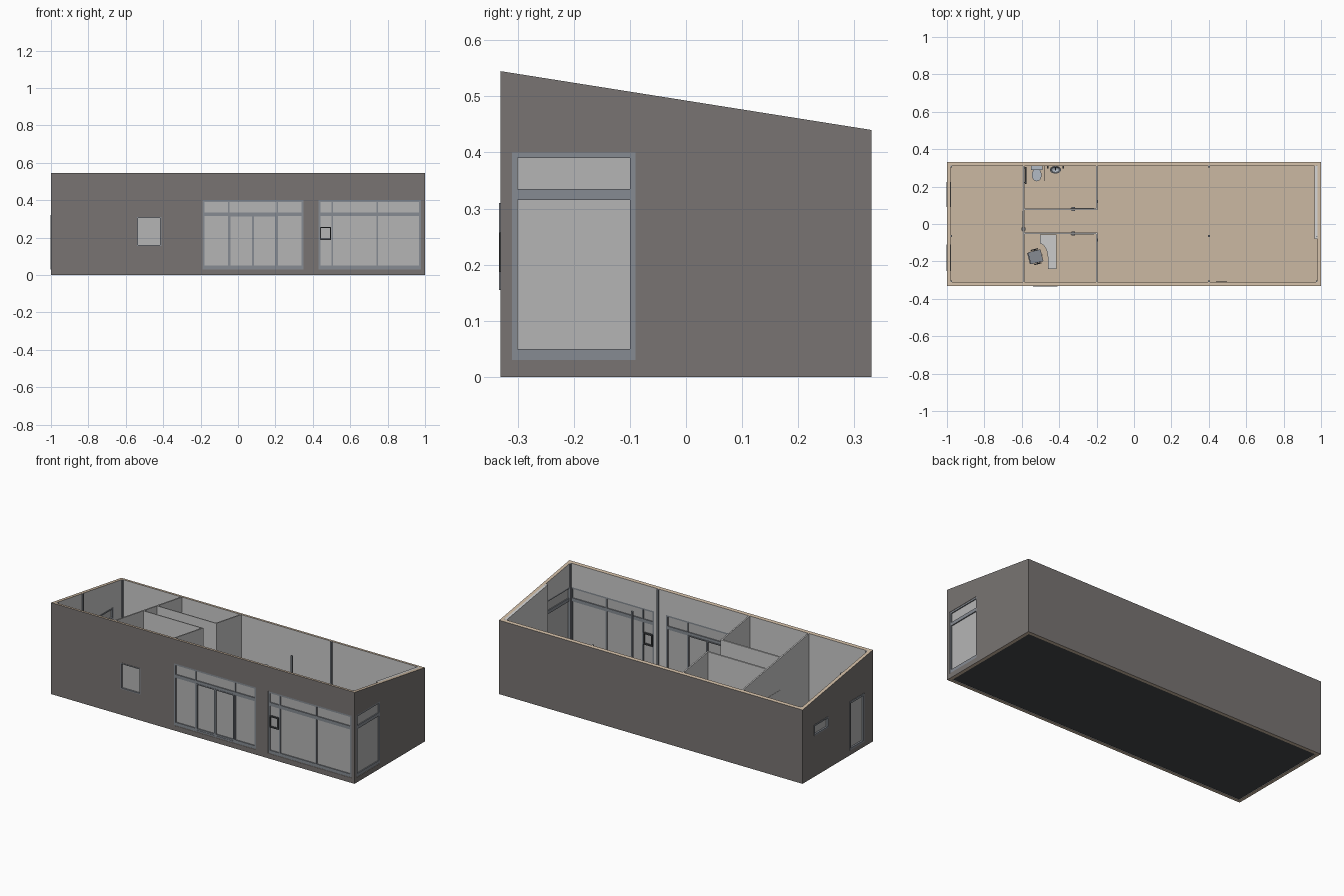
import bpy, bmesh, math
from mathutils import Matrix, Vector

if "Cube" in bpy.data.objects:
    bpy.data.objects.remove(bpy.data.objects["Cube"])

Y, T = 0.331, 0.02            # half depth, outer wall thickness
def top(y):                   # height of the sloping wall head
    return 0.545 - (y + Y) * 0.105 / (2 * Y)

def mat(name, r, g, b):
    m = bpy.data.materials.new(name)
    m.diffuse_color = (r, g, b, 1)
    m.use_nodes = True
    m.node_tree.nodes["Principled BSDF"].inputs["Base Color"].default_value = m.diffuse_color
    return m
CLAD = mat("cladding", .19, .175, .17)
WOOD = mat("timber", .60, .48, .36)
WHITE = mat("lining", .62, .63, .64)
FRAME = mat("frame_grey", .24, .26, .29)
GLASS = mat("pane", .46, .46, .46)
DARK = mat("dark_grey", .06, .065, .07)
CERAMIC = mat("ceramic", .45, .5, .56)
DESK = mat("desk_top", .62, .6, .6)

def finish(name, bm, m=None, smooth=False):
    bmesh.ops.recalc_face_normals(bm, faces=bm.faces)
    me = bpy.data.meshes.new(name)
    bm.to_mesh(me)
    bm.free()
    ob = bpy.data.objects.new(name, me)
    bpy.context.collection.objects.link(ob)
    if m:
        me.materials.append(m)
    if smooth:
        for o in bpy.context.selected_objects:
            o.select_set(False)
        bpy.context.view_layer.objects.active = ob
        ob.select_set(True)
        bpy.ops.object.shade_smooth_by_angle(angle=math.radians(35))
    return ob

def add_box(bm, a, b, sloped=False):
    lo = [min(p, q) for p, q in zip(a, b)]
    hi = [max(p, q) for p, q in zip(a, b)]
    vs = bmesh.ops.create_cube(bm, size=1)["verts"]
    for v in vs:
        v.co = Vector([hi[i] if v.co[i] > 0 else lo[i] for i in range(3)])
        if sloped and v.co.z == hi[2]:
            v.co.z = top(v.co.y)
    return vs

def box(name, a, b, m=None, sloped=False):
    bm = bmesh.new()
    add_box(bm, a, b, sloped)
    return finish(name, bm, m)

def add_cyl(bm, c, r, h, n=24, r2=None, sx=1, sy=1):
    M = Matrix.Translation(c) @ Matrix.Diagonal((sx, sy, 1, 1))
    bmesh.ops.create_cone(bm, cap_ends=True, segments=n, radius1=r,
                          radius2=r if r2 is None else r2, depth=h, matrix=M)

def on_wall(side, u, d, z):   # u along the wall, d depth inward from outer face
    return {"front": (u, -Y + d, z), "right": (1 - d, u, z), "left": (-1 + d, u, z)}[side]

# Outer wall ring with sloping head
bm = bmesh.new()
rings = []
for x, y in ((1, Y), (1 - T, Y - T)):
    pts = [(-x, -y), (x, -y), (x, y), (-x, y)]
    rings.append([[bm.verts.new((px, py, 0)) for px, py in pts],
                  [bm.verts.new((px, py, top(py))) for px, py in pts]])
(ob_, ot), (ib, it) = rings
for i in range(4):
    j = (i + 1) % 4
    for q in ((ob_[i], ob_[j], ot[j], ot[i]), (ib[i], ib[j], it[j], it[i]),
              (ot[i], ot[j], it[j], it[i]), (ob_[i], ob_[j], ib[j], ib[i])):
        bm.faces.new(q)
walls = finish("outer_walls", bm)

# Openings: side, u0, u1, z0, z1
openings = {
    "office_window": ("front", -.54, -.41, .155, .31),
    "sliding_unit": ("front", -.19, .35, .03, .40),
    "corner_window_front": ("front", .43, .979, .03, .40),
    "corner_window_side": ("right", -.3105, -.09, .03, .40),
    "entry_door": ("left", -.25, -.11, .03, .32),
    "rear_small_window": ("left", .09, .225, .245, .31)}
bm = bmesh.new()
for s, u0, u1, z0, z1 in openings.values():
    add_box(bm, on_wall(s, u0, -.03, z0), on_wall(s, u1, T + .004, z1))
cutter = finish("opening_cutter", bm)
cutter.hide_render = True
mod = walls.modifiers.new("openings", "BOOLEAN")
mod.object, mod.solver, mod.operation = cutter, "EXACT", "DIFFERENCE"
bpy.context.view_layer.objects.active = walls
bpy.ops.object.modifier_apply(modifier=mod.name)
bpy.data.objects.remove(cutter)
walls.data.materials.clear()
for m in (CLAD, WOOD, WHITE):
    walls.data.materials.append(m)
for p in walls.data.polygons:
    c, n = p.center, p.normal
    outside = abs(c.x) > .999 or abs(c.y) > Y - .001
    if abs(n.z) > .5:
        p.material_index = 1
    else:
        p.material_index = 0 if outside else 2

# Floor and underside
box("underside", (-.98, -Y + T, .003), (.98, Y - T, .012), DARK)
box("floor", (-.985, -Y + T - .003, .012), (.985, Y - T + .003, .03), WOOD)

# Glazing: frame bars plus one pane behind them
def glazing(name, side, u0, u1, z0, z1, w=.01, sill=.01, mull=(), transom=None,
            d0=.002, d1=.018, m=FRAME):
    bm = bmesh.new()
    bars = [(u0, u0 + w, z0, z1), (u1 - w, u1, z0, z1),
            (u0 + w, u1 - w, z0, z0 + sill), (u0 + w, u1 - w, z1 - w, z1)]
    bars += [(u - .004, u + .004, z0 + sill, z1 - w) for u in mull]
    if transom:
        bars.append((u0 + w, u1 - w, transom, transom + .02))
    for a, b, c, d in bars:
        add_box(bm, on_wall(side, a, d0, c), on_wall(side, b, d1, d))
    finish(name + "_frame", bm, m)
    mid = (d0 + d1) / 2
    box(name + "_pane", on_wall(side, u0 + w, mid - .002, z0 + sill),
        on_wall(side, u1 - w, mid + .002, z1 - w), GLASS)

extra = {
    "office_window": dict(w=.006, sill=.006, d0=-.002, d1=.022),
    "sliding_unit": dict(sill=.02, mull=(-.05, .21), transom=.315),
    "corner_window_front": dict(sill=.02, mull=(.505, .745), transom=.315),
    "corner_window_side": dict(sill=.02, transom=.315),
    "entry_door": dict(w=.012, sill=.012, d0=-.003, d1=.022),
    "rear_small_window": dict(w=.008, sill=.008, d0=-.003, d1=.022)}
for name, o in openings.items():
    glazing(name, *o, **extra[name])
# Sliding leaves and the small opening vent
glazing("sliding_leaf_left", "front", -.045, .08, .035, .318, w=.006, sill=.006, d0=0, d1=.022)
glazing("sliding_leaf_right", "front", .08, .205, .035, .318, w=.006, sill=.006, d0=0, d1=.022)
glazing("vent_sash", "front", .438, .498, .187, .257, w=.007, sill=.007, d0=-.001, d1=.024, m=DARK)

# Inner partitions, full height
h = .004
for name, x0, y0, x1, y1 in (
        ("bedroom_wall", -.59 - h, -.311, -.59 + h, .311),
        ("bath_end_wall", -.20 - h, .08, -.20 + h, .311),
        ("office_end_wall", -.20 - h, -.311, -.20 + h, -.05),
        ("bath_wall", -.586, .08 - h, -.196, .08 + h),
        ("office_wall", -.586, -.05 - h, -.196, -.05 + h),
        ("feature_panel", .965, -.08, .98, .311)):
    box(name, (x0, y0, .03), (x1, y1, 1), WHITE, sloped=True)

# Inner doors with handles on both faces
for name, y in (("bath_door", .08), ("office_door", -.05)):
    box(name, (-.34, y - .0055, .03), (-.215, y + .0055, .31), WHITE)
    box(name + "_handle", (-.335, y - .011, .165), (-.315, y + .011, .17), FRAME)
box("bedroom_door", (-.5955, -.04, .03), (-.5845, .07, .31), WHITE)
box("bedroom_door_handle", (-.601, -.036, .165), (-.579, -.018, .17), FRAME)
for y in (.12, -.085):
    box("wall_switch", (-.197, y - .008, .17), (-.192, y + .008, .19), FRAME)

# Steel posts
for x in (-.977, .4, .977):
    for y in (-.307, -.065, .307):
        box("post", (x - .005, y - .005, .03), (x + .005, y + .005, 1), FRAME, sloped=True)

# Desk with a curved inner edge
bm = bmesh.new()
outline = [(-.415, -.24), (-.415, -.055), (-.503, -.055), (-.503, -.105)]
outline += [(-.503 + .043 * math.sin(a), -.19 + .085 * math.cos(a))
            for a in (math.radians(15 * k) for k in range(1, 7))] + [(-.46, -.24)]
f = bm.faces.new([bm.verts.new((x, y, .13)) for x, y in outline])
r = bmesh.ops.extrude_face_region(bm, geom=[f])
bmesh.ops.translate(bm, vec=(0, 0, .006), verts=[v for v in r["geom"] if isinstance(v, bmesh.types.BMVert)])
for a, b in (((-.458, -.236), (-.418, -.231)), ((-.498, -.063), (-.418, -.058))):
    add_box(bm, (*a, .03), (*b, .13))
finish("desk", bm, DESK)

# Swivel chair facing the desk
chair = Matrix.Translation((-.525, -.175, .03)) @ Matrix.Rotation(math.radians(14), 4, "Z")
bm = bmesh.new()
for k in range(5):
    vs = add_box(bm, (0, -.003, .006), (.036, .003, .011))
    vs += add_box(bm, (.031, -.003, 0), (.037, .003, .006))
    bmesh.ops.rotate(bm, verts=vs, cent=(0, 0, 0), matrix=Matrix.Rotation(k * math.tau / 5, 3, "Z"))
add_cyl(bm, (0, 0, .032), .004, .05, 12)
for s in (-1, 1):
    add_box(bm, (-.018, s * .036, .088), (.022, s * .042, .092))
    add_box(bm, (-.002, s * .036, .056), (.004, s * .042, .088))
    add_box(bm, (-.002, s * .025, .054), (.004, s * .042, .058))
bm.transform(chair)
finish("chair_frame", bm, DARK)
bm = bmesh.new()
add_box(bm, (-.033, -.033, .058), (.034, .033, .068))
add_box(bm, (-.040, -.030, .075), (-.033, .030, .14))
add_box(bm, (-.040, -.005, .056), (-.035, .005, .08))
bm.transform(chair)
finish("chair_cushions", bm, FRAME)

# Toilet
bm = bmesh.new()
add_cyl(bm, (-.52, .262, .056), .014, .052, 24, .024, 1, 1.3)
add_cyl(bm, (-.52, .262, .085), .026, .006, 24, None, 1, 1.3)
add_box(bm, (-.532, .27, .03), (-.508, .308, .08))
add_box(bm, (-.548, .290, .08), (-.492, .310, .135))
add_box(bm, (-.550, .288, .135), (-.490, .311, .14))
finish("toilet", bm, CERAMIC, True)

# Wash basin: hollow bowl, pedestal and tap
bm = bmesh.new()
prof = [(.012, .118), (.026, .13), (.03, .148), (.026, .148), (.02, .133), (.004, .126)]
vs = [bm.verts.new((-.42 + r_, .29, z)) for r_, z in prof]
es = [bm.edges.new(p) for p in zip(vs, vs[1:])]
bmesh.ops.spin(bm, geom=vs + es, cent=(-.42, .29, 0), axis=(0, 0, 1), angle=math.tau, steps=24, use_merge=True)
bmesh.ops.scale(bm, vec=(1, .68, 1), space=Matrix.Translation((.42, -.29, 0)), verts=bm.verts)
add_cyl(bm, (-.42, .292, .076), .011, .092, 20)
finish("basin", bm, CERAMIC, True)
bm = bmesh.new()
add_box(bm, (-.423, .302, .145), (-.417, .308, .165))
add_box(bm, (-.423, .285, .161), (-.417, .308, .165))
finish("basin_tap", bm, DARK)

# Bathroom screen, radiator and towel holders
box("toilet_screen", (-.482, .23, .06), (-.478, .311, .22), FRAME)
bm = bmesh.new()
for k in range(6):
    add_box(bm, (-.584, .215, .06 + k * .025), (-.576, .305, .072 + k * .025))
for y in (.22, .297):
    add_box(bm, (-.586, y, .055), (-.580, y + .005, .205))
finish("towel_radiator", bm, DARK)
for x in (-.462, -.378):
    box("towel_holder", (x - .004, .298, .15), (x + .004, .311, .17), DARK)
